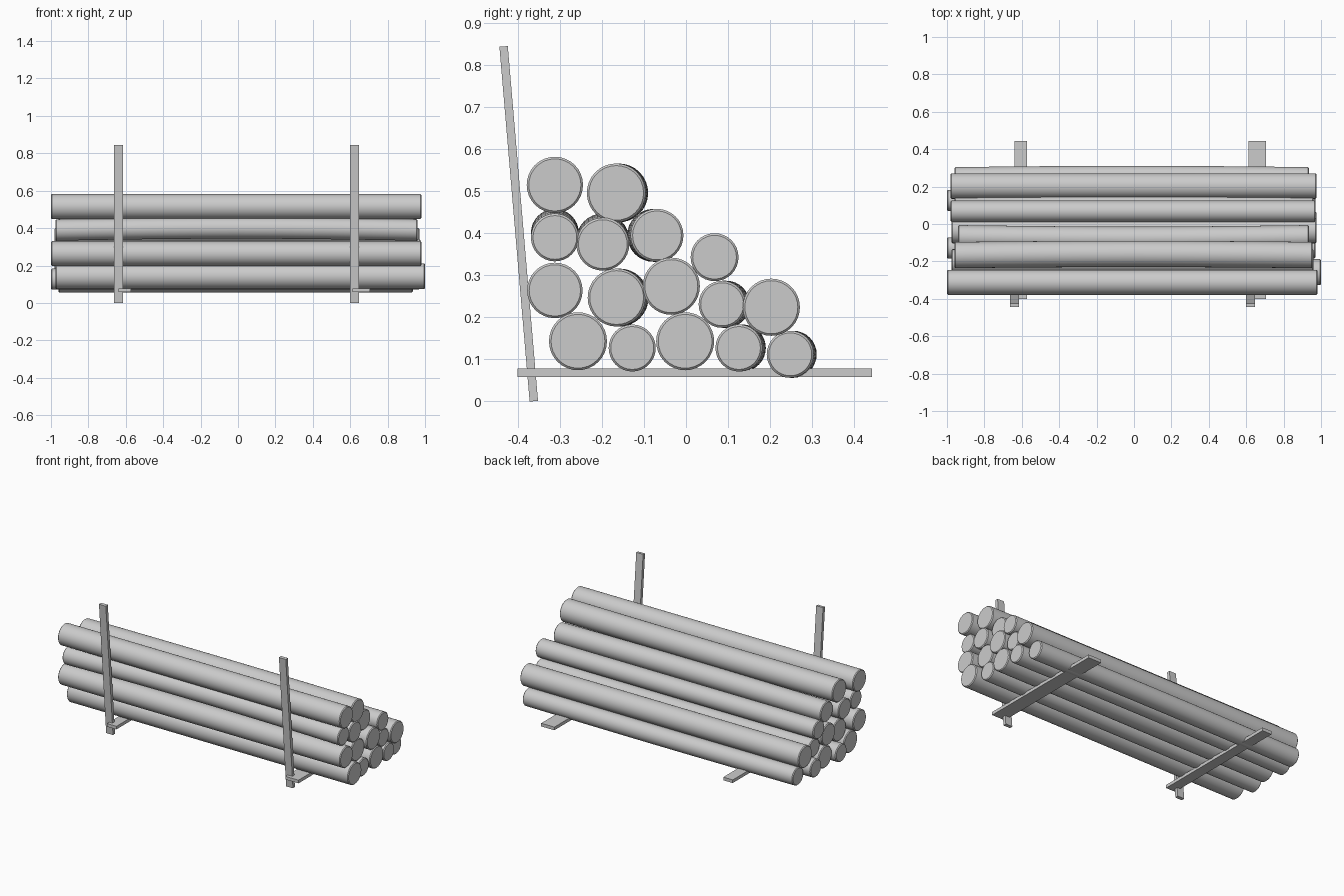
import bpy, bmesh, math
from mathutils import Matrix, Vector

if "Cube" in bpy.data.objects:
    bpy.data.objects.remove(bpy.data.objects["Cube"])

SIDES = 32


def finish(name, bm, smooth):
    bmesh.ops.recalc_face_normals(bm, faces=bm.faces)
    mesh = bpy.data.meshes.new(name)
    bm.to_mesh(mesh)
    bm.free()
    ob = bpy.data.objects.new(name, mesh)
    bpy.context.collection.objects.link(ob)
    if smooth:
        bpy.ops.object.select_all(action='DESELECT')
        ob.select_set(True)
        bpy.context.view_layer.objects.active = ob
        bpy.ops.object.shade_smooth_by_angle(angle=math.radians(35))
    return ob


def log(name, y, z, r, x0, x1, by=0.0, bz=0.0):
    """Round log along x with a slight bow (by, bz) at mid-length and eased rims."""
    bm = bmesh.new()
    e = 0.005
    stations = [(0, r - e)] + [(e + (x1 - x0 - 2 * e) * i / 8, r) for i in range(9)]
    stations.append((x1 - x0, r - e))
    rings = []
    for d, rad in stations:
        bow = math.sin(math.pi * d / (x1 - x0))
        rings.append([bm.verts.new((x0 + d,
                                    y + by * bow + rad * math.cos(a),
                                    z + bz * bow + rad * math.sin(a)))
                      for a in (2 * math.pi * k / SIDES for k in range(SIDES))])
    for a, b in zip(rings, rings[1:]):
        for k in range(SIDES):
            n = (k + 1) % SIDES
            bm.faces.new((a[k], a[n], b[n], b[k]))
    bm.faces.new(rings[0])
    bm.faces.new(rings[-1])
    return finish(name, bm, True)


def board(name, size, matrix):
    bm = bmesh.new()
    bmesh.ops.create_cube(bm, size=1, matrix=matrix @ Matrix.Diagonal((*size, 1)))
    return finish(name, bm, False)


# Stacked logs: y, z, radius, left end, right end, bow y, bow z
layers = {
    "bottom": [(-.257, .143, .069, -.975, 1.0, 0, 0),
               (-.128, .127, .056, -1.0, .97, 0, 0),
               (-.002, .143, .069, -.975, .975, 0, 0),
               (.126, .127, .056, -1.0, .97, .008, 0),
               (.248, .112, .056, -.96, .935, .007, 0)],
    "second": [(-.312, .264, .066, -1.0, .98, 0, 0),
               (-.165, .247, .069, -.96, .955, .007, 0),
               (-.035, .274, .068, -.975, .975, 0, 0),
               (.086, .231, .056, -.96, .96, .010, 0),
               (.203, .224, .068, -.98, .975, 0, 0)],
    "third": [(-.312, .390, .057, -.975, .96, 0, .011),
              (-.198, .374, .063, -.975, .96, 0, .010),
              (-.069, .395, .063, -.94, .935, -.008, 0),
              (.068, .343, .057, -.98, .97, 0, 0)],
    "top": [(-.312, .515, .067, -1.0, .98, 0, 0),
            (-.166, .496, .070, -.96, .955, .006, 0)],
}
for layer, logs in layers.items():
    for i, spec in enumerate(logs, 1):
        log(f"{layer}_log_{i}", *spec)

# Leaning posts at the front
foot, head = Vector((0, -.362, 0)), Vector((0, -.434, .845))
lean = math.atan2(-(head.y - foot.y), head.z - foot.z)
for side, x in (("left", -.64), ("right", .622)):
    mid = (foot + head) / 2 + Vector((x, 0, 0))
    board(f"{side}_post", (.048, .020, (head - foot).length - .001),
          Matrix.Translation(mid) @ Matrix.Rotation(lean, 4, 'X'))

# Flat rails beneath the stack
for side, x0, x1 in (("left", -.638, -.572), ("right", .613, .705)):
    board(f"{side}_rail", (x1 - x0, .844, .020),
          Matrix.Translation(((x0 + x1) / 2, .021, .068)))
